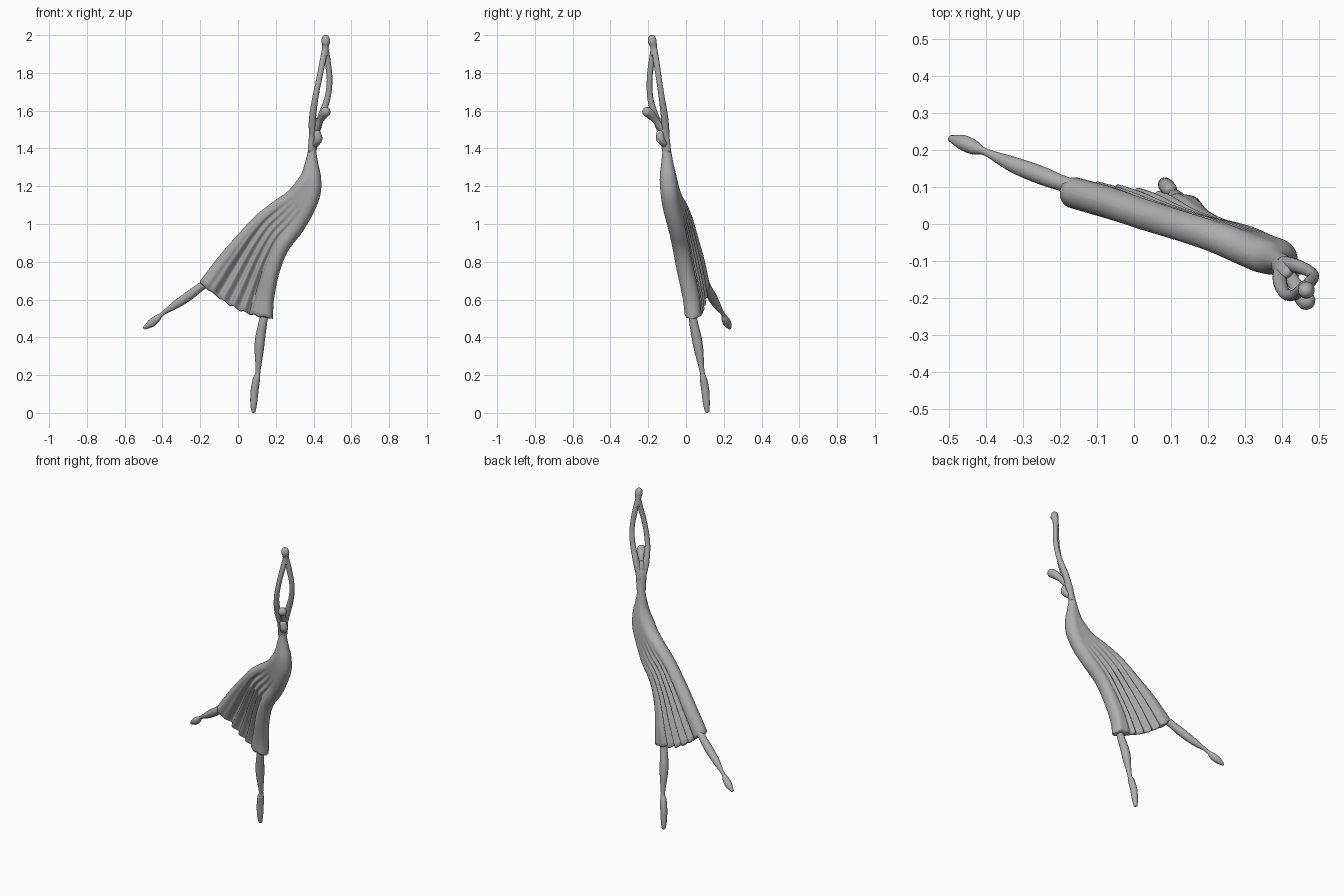
import bpy, bmesh, math
from mathutils import Vector

if "Cube" in bpy.data.objects:
    bpy.data.objects.remove(bpy.data.objects["Cube"])

mat = bpy.data.materials.new("plain grey")
mat.diffuse_color = (0.42, 0.42, 0.42, 1)
mat.use_nodes = True
mat.node_tree.nodes["Principled BSDF"].inputs["Base Color"].default_value = mat.diffuse_color


def catmull(rows, steps):
    """Smoothly interpolate rows of numbers."""
    out = []
    n = len(rows)
    for i in range(n - 1):
        a, b, c, d = rows[max(i - 1, 0)], rows[i], rows[i + 1], rows[min(i + 2, n - 1)]
        for k in range(steps):
            t = k / steps
            out.append([0.5 * (2 * q + (r - p) * t + (2 * p - 5 * q + 4 * r - s) * t * t
                               + (3 * q - p - 3 * r + s) * t ** 3)
                        for p, q, r, s in zip(a, b, c, d)])
    out.append(list(rows[-1]))
    return out


def loft(name, rings, cap=True):
    """Skin a list of closed rings into one smooth object."""
    bm = bmesh.new()
    vs = [[bm.verts.new(p) for p in ring] for ring in rings]
    n = len(vs[0])
    for a, b in zip(vs, vs[1:]):
        for i in range(n):
            j = (i + 1) % n
            bm.faces.new((a[i], a[j], b[j], b[i]))
    for ring in (vs[0], vs[-1]):
        for i in range(n // 2 - 1):      # strips joining opposite sides
            quad = [ring[i], ring[i + 1], ring[n - 2 - i], ring[n - 1 - i]]
            bm.faces.new(quad)
    bmesh.ops.recalc_face_normals(bm, faces=bm.faces)
    me = bpy.data.meshes.new(name)
    bm.to_mesh(me)
    bm.free()
    me.materials.append(mat)
    ob = bpy.data.objects.new(name, me)
    bpy.context.collection.objects.link(ob)
    bpy.context.view_layer.objects.active = ob
    ob.select_set(True)
    bpy.ops.object.shade_smooth_by_angle(angle=math.radians(50))
    ob.select_set(False)
    return ob


def tube(name, rows, sides=16, side_dir=(0.7, 0.7, 0), flat=1.0):
    """Round limb through (x, y, z, radius) rows; flat widens it along side_dir."""
    pts = catmull(rows, 5)
    P = [Vector(p[:3]) for p in pts]
    R = [p[3] for p in pts]
    T = [(P[min(i + 1, len(P) - 1)] - P[max(i - 1, 0)]).normalized() for i in range(len(P))]
    stations = list(zip(P, T, R))
    angles = [math.radians(a) for a in (25, 50, 70, 84)]
    start = [(P[0] - T[0] * R[0] * math.sin(a), T[0], R[0] * math.cos(a)) for a in reversed(angles)]
    end = [(P[-1] + T[-1] * R[-1] * math.sin(a), T[-1], R[-1] * math.cos(a)) for a in angles]
    rings = []
    for p, t, r in start + stations + end:
        u = Vector(side_dir)
        u = (u - t * u.dot(t)).normalized()
        v = t.cross(u)
        rings.append([p + u * r * flat * math.cos(2 * math.pi * i / sides)
                      + v * r * math.sin(2 * math.pi * i / sides) for i in range(sides)])
    return loft(name, rings)


# Dress: right edge xyz, left edge xyz, half thickness, pleat strength
dress = [
    (.185, .030, .51, -.200, .090, .70, .042, 1.0),
    (.190, .020, .60, -.100, .062, .83, .044, .90),
    (.215, -.010, .73, .000, .030, .945, .044, .70),
    (.260, -.035, .85, .100, .000, 1.05, .044, .40),
    (.335, -.055, .95, .190, -.030, 1.12, .045, .15),
    (.395, -.080, 1.05, .260, -.060, 1.17, .046, 0),
    (.435, -.092, 1.15, .300, -.080, 1.215, .047, 0),
    (.440, -.100, 1.24, .335, -.090, 1.265, .043, 0),
    (.425, -.102, 1.32, .355, -.096, 1.325, .032, 0),
    (.412, -.105, 1.40, .374, -.100, 1.40, .022, 0),
    (.418, -.114, 1.45, .382, -.108, 1.45, .022, 0),
]


def smooth(a, b, x):
    x = max(0, min(1, (x - a) / (b - a)))
    return x * x * (3 - 2 * x)


def dress_ring(row, shrink=1.0, drop=0.0):
    right, left = Vector(row[0:3]), Vector(row[3:6])
    r, strength = row[6], max(row[7], 0)
    d = right - left
    width = d.length
    n = Vector((-d.y, d.x, 0)).normalized()
    e = min(r, width / 2)
    arc = [e * (1 - math.cos(math.pi / 2 * k / 7)) for k in range(7)]
    mid = [e + (width - 2 * e) * k / 60 for k in range(61)]
    dist = arc + mid + [width - a for a in reversed(arc)]
    front, back = [], []
    for s in dist:
        t = s / width
        near = min(s, width - s) / e
        h = r * math.sqrt(max(0, 1 - (1 - near) ** 2)) if near < 1 else r
        web = smooth(.17, .34, t) * (1 - smooth(.76, .92, t)) * strength
        h = max(h * (1 - .62 * web), .0012) * shrink
        shift = web * (.015 * math.sin(2 * math.pi * 7 * t) + .010)
        c = right - d * t + n * shift
        sag = strength ** 3 * math.sin(math.pi * t) * (.042 + .006 * math.sin(2 * math.pi * 7 * t))
        c.z -= sag + drop
        front.append(c - n * h)
        back.append(c + n * h)
    return front + back[::-1]


rows = catmull(dress, 5)
hem = [dress_ring(rows[0], .45, .012), dress_ring(rows[0], .82, .008)]
loft("pleated_dress", hem + [dress_ring(r) for r in rows])

# Upper body
tube("chest", [(.393, -.103, 1.39, .019), (.400, -.112, 1.45, .021),
               (.408, -.122, 1.50, .022), (.414, -.130, 1.545, .015)], flat=1.45)
tube("bust", [(.412, -.118, 1.425, .017), (.425, -.136, 1.45, .020),
              (.420, -.138, 1.48, .017)], flat=1.2)
tube("neck_and_head", [(.412, -.128, 1.50, .020), (.432, -.158, 1.545, .018),
                       (.450, -.186, 1.578, .025), (.464, -.206, 1.594, .026)])

# Raised arms meeting at the hands
tube("left_arm", [(.396, -.120, 1.46, .019), (.394, -.155, 1.55, .019),
                  (.408, -.188, 1.66, .016), (.432, -.192, 1.78, .015),
                  (.452, -.178, 1.88, .016), (.461, -.172, 1.93, .015)])
tube("right_arm", [(.405, -.105, 1.46, .019), (.437, -.113, 1.56, .019),
                   (.472, -.127, 1.66, .016), (.485, -.142, 1.76, .015),
                   (.475, -.157, 1.86, .016), (.464, -.168, 1.93, .015)])
tube("joined_hands", [(.461, -.170, 1.90, .018), (.463, -.172, 1.94, .018),
                      (.465, -.178, 1.965, .023), (.464, -.180, 1.980, .021)])

# Legs with pointed feet
tube("standing_leg", [(.142, .032, .54, .020), (.134, .038, .49, .022),
                      (.118, .056, .40, .026), (.112, .068, .33, .024),
                      (.106, .085, .22, .013), (.098, .092, .180, .019),
                      (.088, .102, .12, .021), (.083, .108, .05, .018),
                      (.082, .112, .012, .012)])
tube("raised_leg", [(-.15, .095, .70, .022), (-.20, .112, .665, .022),
                    (-.26, .135, .62, .025), (-.33, .162, .572, .021),
                    (-.40, .194, .525, .010), (-.43, .206, .498, .019),
                    (-.46, .219, .474, .021), (-.492, .230, .452, .010)])
